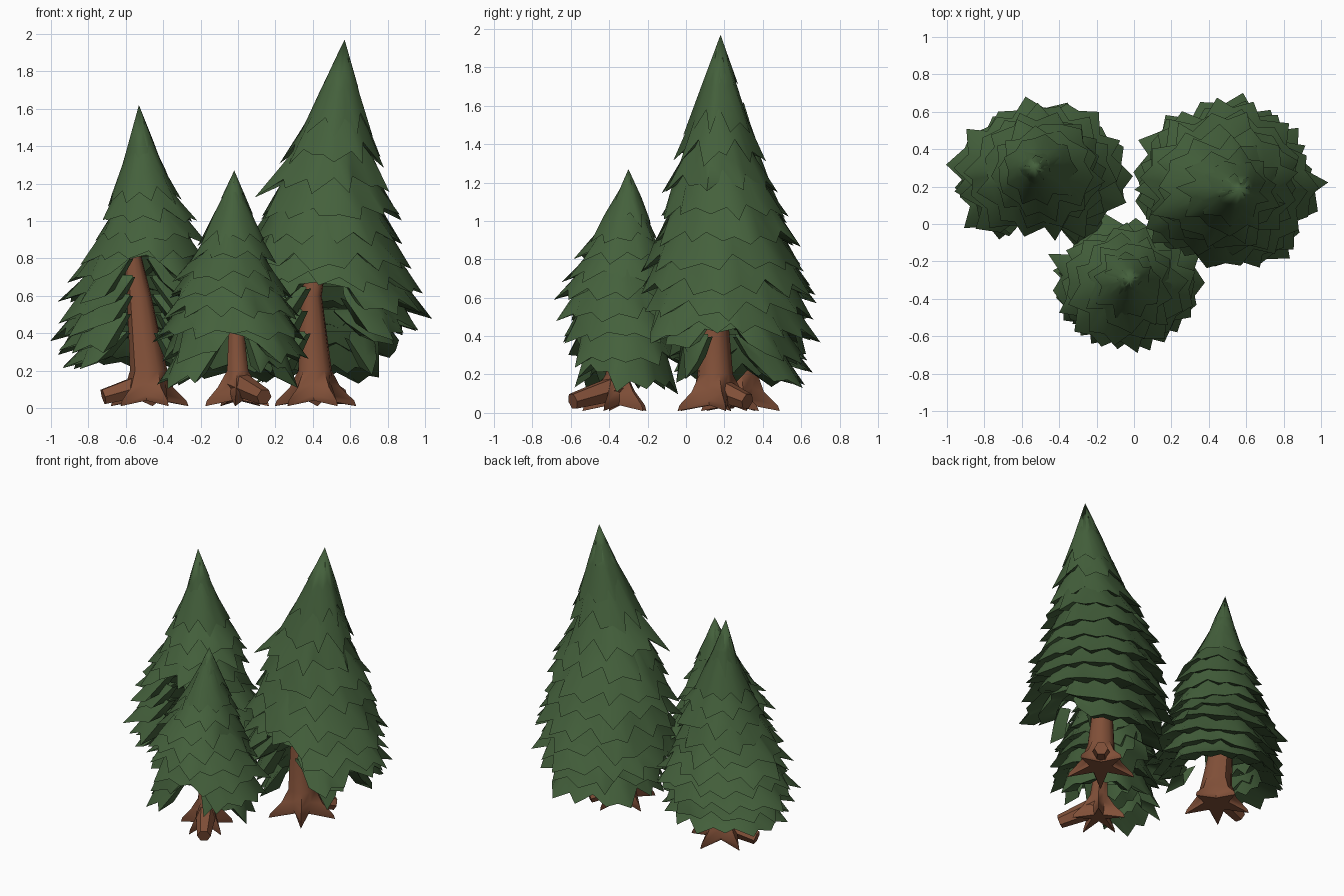
import bpy, bmesh, math, random
from mathutils import Vector

if "Cube" in bpy.data.objects:
    bpy.data.objects.remove(bpy.data.objects["Cube"])

random.seed(5)


def material(name, col):
    m = bpy.data.materials.new(name)
    m.diffuse_color = (*col, 1)
    m.use_nodes = True
    m.node_tree.nodes["Principled BSDF"].inputs["Base Color"].default_value = m.diffuse_color
    return m


GREEN = material("needle_green", (0.058, 0.118, 0.045))
BROWN = material("bark_brown", (0.22, 0.08, 0.04))


def finish(bm, name, mat, angle):
    bmesh.ops.remove_doubles(bm, verts=bm.verts, dist=0.0005)
    me = bpy.data.meshes.new(name)
    bm.to_mesh(me)
    bm.free()
    me.materials.append(mat)
    for p in me.polygons:
        p.use_smooth = True
    me.set_sharp_from_angle(angle=math.radians(angle))
    ob = bpy.data.objects.new(name, me)
    bpy.context.collection.objects.link(ob)


def bridge(bm, rings, skip=()):
    n = len(rings[0])
    vr = [[bm.verts.new(p) for p in r] for r in rings]
    for a, b in zip(vr, vr[1:]):
        for i in range(n):
            j = (i + 1) % n
            if i in skip and j in skip:
                continue
            bm.faces.new((a[i], b[i], b[j], a[j]))
    return vr


def trunk(name, path, radii, reach, stub):
    """Leaning trunk on a star-shaped root flare, with one sawn-off root."""
    bm = bmesh.new()
    cx, cy, _ = path[0]
    start = math.atan2(stub[1] - cy, stub[0] - cx)
    n = 10

    def ring(c, r_even, r_odd, drop=0):
        return [Vector((c[0] + r * math.cos(a), c[1] + r * math.sin(a), c[2] + dz))
                for r, a, dz in ((r_odd if i % 2 else r_even, start + 2 * math.pi * i / n,
                                  0 if i % 2 else drop) for i in range(n))]
    r0 = radii[0]
    rings = [ring((cx, cy, 0.01), r0 * 0.8, reach, 0.03),
             ring((cx, cy, 0.04), r0, reach * 0.95, 0.03),
             ring((cx, cy, 0.11), r0 * 0.98, reach * 0.62, 0.02)]
    rings += [ring(p, r * 0.95, r) for p, r in zip(path, radii)]
    vr = bridge(bm, rings)
    bm.faces.new(vr[0][::-1])
    bm.faces.new(vr[-1])
    # sawn root
    a, b = Vector((cx, cy, 0.13)), Vector((stub[0], stub[1], 0.06))
    d = (b - a).normalized()
    side = d.cross(Vector((0, 0, 1))).normalized()
    up = side.cross(d)
    rr = [[a.lerp(b, t) + r * (math.cos(k * math.pi / 3) * side + math.sin(k * math.pi / 3) * up)
           for k in range(6)] for t, r in ((0, .07), (.5, .058), (1, .045))]
    vr = bridge(bm, rr)
    bm.faces.new(vr[-1])
    bmesh.ops.recalc_face_normals(bm, faces=bm.faces)
    finish(bm, name, BROWN, 45)


def skirt(bm, top, r_top, hem, gaps, n):
    """One ragged tier of needles; gaps lift the hem to bare the trunk."""
    zt, tx, ty = top
    zh, hx, hy, rx, ry = hem
    rings = [[], [], [], []]
    skip = set()
    phase, p1, p2 = (random.uniform(0, 6.28) for _ in range(3))
    for i in range(n):
        a = phase + 2 * math.pi * (i + random.uniform(-0.3, 0.3)) / n
        low = zh
        for ang, half, gz in gaps:
            d = abs((math.degrees(a) - ang + 180) % 360 - 180)
            w = min(1, max(0, (1 - d / half) * 2.5))
            low = max(low, zh + (gz - zh) * w)
        f = (zt - low) / (zt - zh)
        if f < 0.3:
            skip.add(i)
        f = min(1, max(0.06, f))
        point = i % 2 == 0
        # broad lobes plus needle points
        lobe = 0.5 * math.sin(5 * a + p1) + 0.5 * math.sin(8 * a + p2)
        f *= 1 + 0.07 * lobe - (random.uniform(-0.06, 0.05) if point
                                else random.uniform(0.1, 0.26))
        flare = 1 + 0.04 * lobe + random.uniform(-0.03, 0.05) - (0 if point else 0.07)
        mid = 0.97 + 0.07 * lobe + random.uniform(-0.03, 0.03)
        ca, sa = math.cos(a), math.sin(a)

        def at(t, k):
            ex, ey = rx * r_top, ry * r_top
            return Vector((tx + (hx - tx) * t + ca * (ex + (rx - ex) * t) * k,
                           ty + (hy - ty) * t + sa * (ey + (ry - ey) * t) * k,
                           zt + (zh - zt) * t))
        rings[0].append(at(0, 1))
        rings[1].append(at(f * 0.55, mid))
        rings[2].append(at(f, flare))
        rings[3].append(at(f * 0.8, 0.72))
    bridge(bm, rings, skip)


def foliage(name, rows, gaps):
    """Stack of tiers; an extra tier is blended between every two rows."""
    tiers = []
    for a, b in zip(rows, rows[1:]):
        tiers += [[(p + q) / 2 for p, q in zip(a, b)], b]
    bm = bmesh.new()
    apex = rows[0]
    for k, h in enumerate(tiers):
        n = 2 * round(5 + 21 * h[3])
        # tiers sway sideways a little, like drooping boughs
        s = 0.06 * h[3]
        h = (h[0], h[1] + random.uniform(-s, s), h[2] + random.uniform(-s, s), h[3], h[4])
        if k < 2:
            top, rt = apex[:3], 0.0
        else:
            p = tiers[k - 2]
            top, rt = (p[0] + 0.03, p[1], p[2]), min(0.68, 0.68 * p[3] / h[3])
        skirt(bm, top, rt, h, gaps, n)
    finish(bm, name, GREEN, 65)


# Foliage rows: hem height, centre x, centre y, radius x, radius y
foliage("left_tree_foliage", [
    (1.62, -.53, .30, 0, 0), (1.20, -.50, .30, .14, .13), (1.00, -.48, .28, .26, .25),
    (.78, -.51, .27, .33, .34), (.58, -.50, .26, .42, .39), (.38, -.50, .265, .49, .41),
    (.22, -.50, .28, .42, .36)], [(-92, 25, .80)])
foliage("front_tree_foliage", [
    (1.27, -.02, -.30, 0, 0), (.98, -.03, -.31, .13, .13), (.79, -.04, -.33, .23, .25),
    (.59, -.04, -.33, .33, .34), (.38, -.03, -.32, .40, .35),
    (.13, -.04, -.31, .37, .28)], [(-85, 24, .38), (-45, 40, .2)])
foliage("right_tree_foliage", [
    (1.97, .57, .18, 0, 0), (1.46, .52, .17, .195, .18), (1.16, .47, .18, .34, .29),
    (.88, .48, .20, .42, .38), (.62, .48, .20, .47, .46), (.38, .48, .20, .50, .47),
    (.15, .46, .25, .38, .38)], [(-97, 30, .66), (-65, 22, .36), (-5, 30, .42)])

# Trunks
trunk("left_tree_trunk",
      [(-.48, .27, .2), (-.53, .28, .6), (-.57, .29, .85), (-.54, .30, 1.2)],
      [.105, .068, .045, .03], .22, (-.72, .22))
trunk("front_tree_trunk",
      [(.0, -.36, .2), (-.01, -.34, .45), (-.02, -.30, .9)],
      [.06, .04, .025], .18, (.14, -.59))
trunk("right_tree_trunk",
      [(.41, .15, .2), (.39, .15, .6), (.5, .17, 1.2)],
      [.095, .06, .03], .23, (.55, .32))
